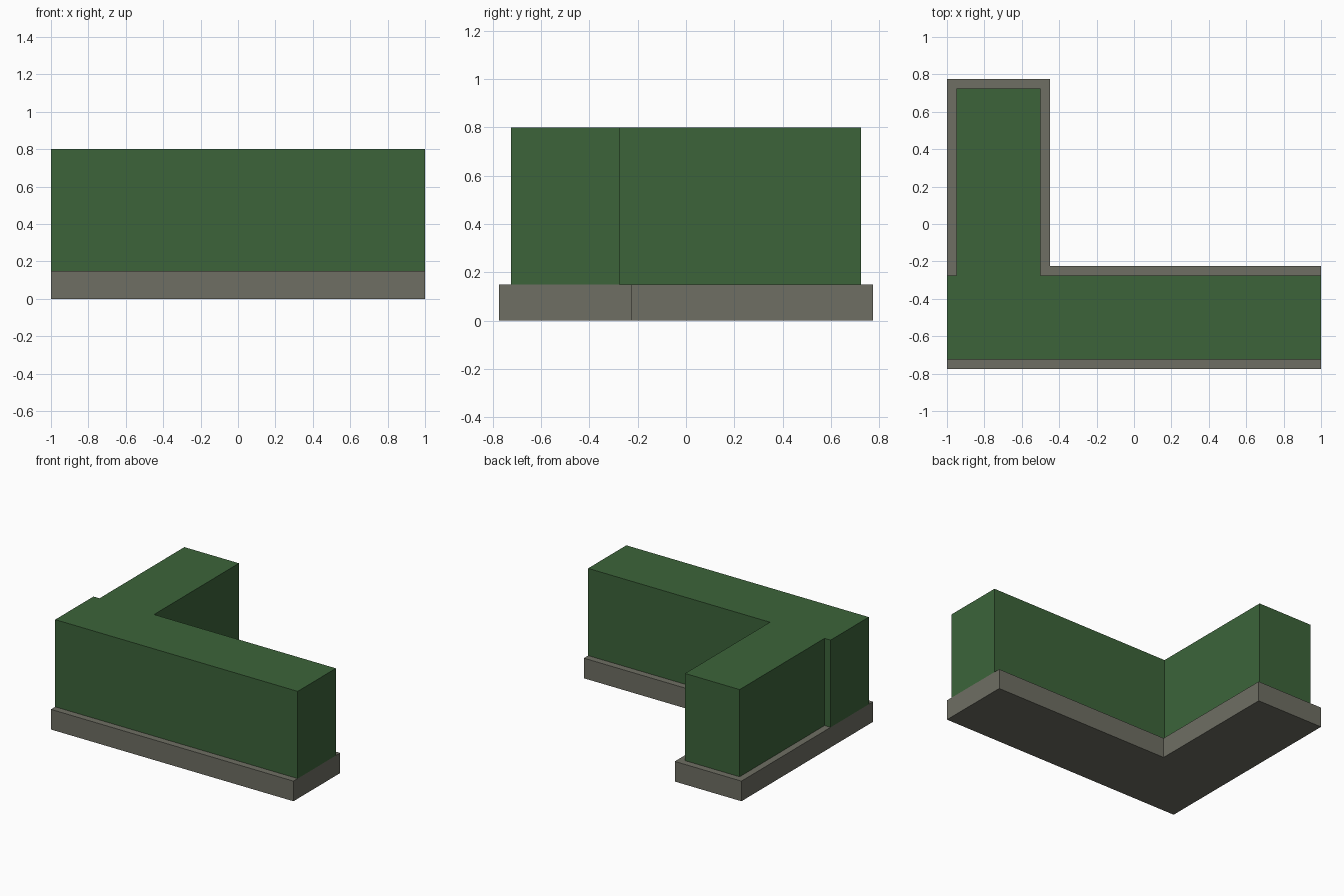
import bpy
import bmesh

cube = bpy.data.objects.get("Cube")
if cube:
    bpy.data.objects.remove(cube, do_unlink=True)


def make_material(name, rgb):
    mat = bpy.data.materials.new(name)
    mat.use_nodes = True
    color = (*rgb, 1.0)
    mat.diffuse_color = color
    bsdf = mat.node_tree.nodes["Principled BSDF"]
    bsdf.inputs["Base Color"].default_value = color
    bsdf.inputs["Roughness"].default_value = 0.9
    return mat


def extrude_outline(name, outline, bottom, top, mat):
    """Raise a flat counter-clockwise outline into a solid."""
    bm = bmesh.new()
    face = bm.faces.new([bm.verts.new((x, y, bottom)) for x, y in outline])
    raised = bmesh.ops.extrude_face_region(bm, geom=[face], use_keep_orig=True)
    verts = [v for v in raised["geom"] if isinstance(v, bmesh.types.BMVert)]
    bmesh.ops.translate(bm, verts=verts, vec=(0, 0, top - bottom))
    bmesh.ops.recalc_face_normals(bm, faces=bm.faces)
    mesh = bpy.data.meshes.new(name)
    bm.to_mesh(mesh)
    bm.free()
    mesh.materials.append(mat)
    obj = bpy.data.objects.new(name, mesh)
    bpy.context.collection.objects.link(obj)
    return obj


stone = make_material("stone grey", (0.156, 0.156, 0.125))
leaf = make_material("hedge green", (0.045, 0.127, 0.042))

END = 1.0        # half length of the front run
DEPTH = 0.775    # half depth of the footing
WIDTH = 0.55     # footing width
INSET = 0.05     # hedge setback from the footing edge
KERB = 0.15      # footing height
TOP = 0.8        # hedge height

# L-shaped stone footing
front, back = -DEPTH, -DEPTH + WIDTH
inner = -END + WIDTH
extrude_outline("stone_footing", [
    (-END, front), (END, front), (END, back),
    (inner, back), (inner, DEPTH), (-END, DEPTH),
], 0, KERB, stone)

# Hedge: flush at the ends of the front run, set back along its sides
front, back = front + INSET, back - INSET
outer, inner = -END + INSET, inner - INSET
extrude_outline("hedge", [
    (-END, front), (END, front), (END, back), (inner, back),
    (inner, DEPTH - INSET), (outer, DEPTH - INSET),
    (outer, back), (-END, back),
], KERB, TOP, leaf)
